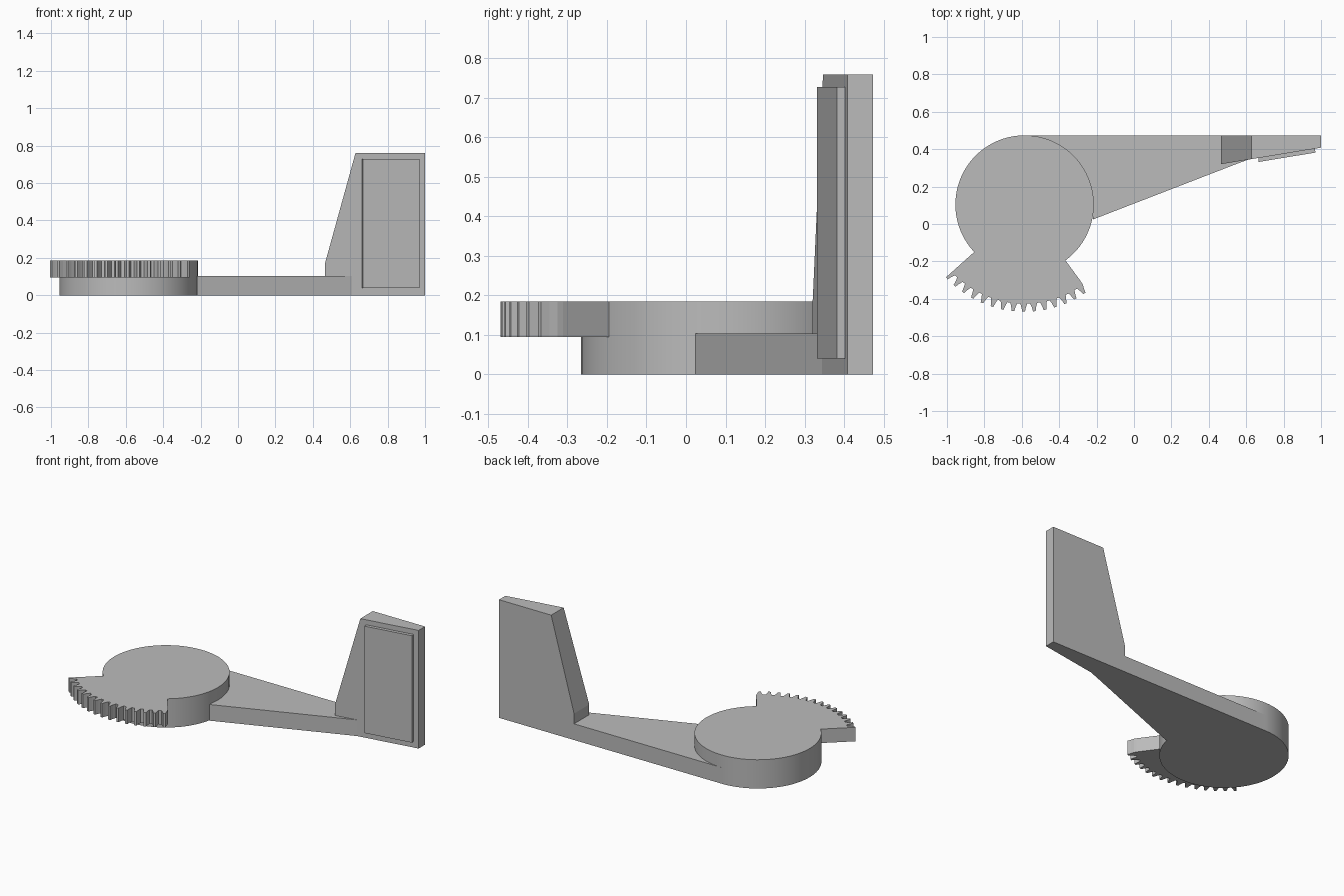
import bpy
import bmesh
from math import cos, sin, radians

if "Cube" in bpy.data.objects:
    bpy.data.objects.remove(bpy.data.objects["Cube"], do_unlink=True)

grey = bpy.data.materials.new("plain grey")
grey.use_nodes = True
COLOUR = (0.5, 0.5, 0.5, 1)
grey.diffuse_color = COLOUR
grey.node_tree.nodes["Principled BSDF"].inputs["Base Color"].default_value = COLOUR

CX, CY, R = -0.585, 0.104, 0.37      # hub centre and radius
BACK = 0.474


def polar(r, degrees):
    a = radians(degrees)
    return (CX + r * cos(a), CY + r * sin(a))


def face_y(x):
    """Slanted front face of the upright."""
    return 0.32 + 0.165 * (x - 0.465)


def prism(name, near, far):
    """Solid between two matching outlines."""
    bm = bmesh.new()
    a = [bm.verts.new(p) for p in near]
    b = [bm.verts.new(p) for p in far]
    bm.faces.new(a)
    bm.faces.new(b[::-1])
    for i in range(len(a)):
        j = (i + 1) % len(a)
        bm.faces.new((a[j], a[i], b[i], b[j]))
    bmesh.ops.recalc_face_normals(bm, faces=bm.faces)
    mesh = bpy.data.meshes.new(name)
    bm.to_mesh(mesh)
    bm.free()
    mesh.materials.append(grey)
    obj = bpy.data.objects.new(name, mesh)
    bpy.context.collection.objects.link(obj)
    return obj


def slab(name, outline, z0, z1):
    return prism(name, [(x, y, z0) for x, y in outline],
                 [(x, y, z1) for x, y in outline])


# Round hub
hub = slab("hub", [polar(R, i * 3.75) for i in range(96)], 0, 0.185)
bpy.context.view_layer.objects.active = hub
hub.select_set(True)
bpy.ops.object.shade_smooth_by_angle(angle=radians(30))

# Toothed sector: tooth flanks along the outer arc, hub arc inside
PITCH, FIRST, TEETH = 5.75, 223.5, 15
TIP, ROOT = 0.573, 0.53
teeth = []
for k in range(TEETH):
    mid = FIRST + k * PITCH
    flank = [(ROOT, -2.0), (0.55, -1.25), (TIP, -0.7),
             (TIP, 0.7), (0.55, 1.25), (ROOT, 2.0)]
    if k == 0:
        flank = flank[2:]
    teeth += [polar(r, mid + d) for r, d in flank]
teeth.append(polar(0.515, 306.2))
inner = [polar(R - 0.004, 306.2 - i * 82.9 / 24) for i in range(25)]
slab("gear_sector", teeth + inner, 0.095, 0.185)

# Tapered arm, wrapped around the hub and ending at the upright
wrap = [polar(R - 0.004, -12 + i * 6) for i in range(1, 17)]
arm = [(-0.22, 0.024), (0.53, 0.314), (0.61, face_y(0.61)),
       (0.465, face_y(0.465)), (0.465, BACK), (CX, BACK)]
slab("arm", arm + wrap[::-1], 0, 0.104)

# Upright plate with a sloped inner edge
side = [(0.465, 0), (1, 0), (1, 0.76), (0.628, 0.76), (0.465, 0.17)]
prism("upright", [(x, face_y(x), z) for x, z in side],
      [(x, BACK, z) for x, z in side])

# Thin raised panel on the slanted face
panel = [(0.664, 0.04), (0.967, 0.04), (0.967, 0.728), (0.664, 0.728)]
prism("raised_panel", [(x + 0.003, face_y(x) - 0.021, z) for x, z in panel],
      [(x, face_y(x) + 0.002, z) for x, z in panel])
